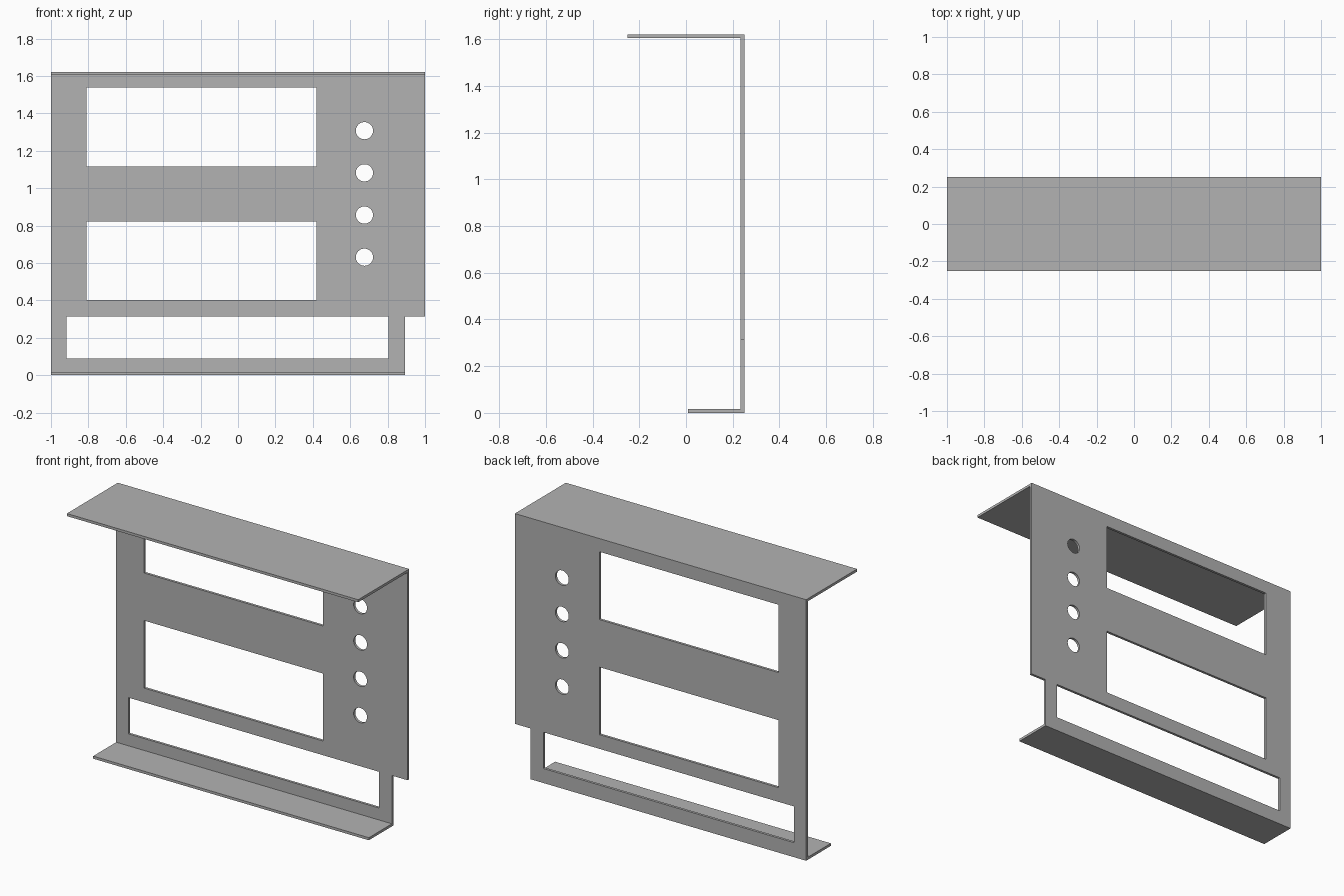
import bpy, bmesh, math
from mathutils import Matrix, Vector

cube = bpy.data.objects.get("Cube")
if cube:
    bpy.data.objects.remove(cube, do_unlink=True)

T = 0.016                      # sheet thickness
BACK, TOP = 0.25, 1.62
TOP_LIP, BOTTOM_LIP = -0.25, 0.008

grey = bpy.data.materials.new("sheet grey")
grey.use_nodes = True
colour = (0.448, 0.448, 0.448, 1)
grey.diffuse_color = colour
grey.node_tree.nodes["Principled BSDF"].inputs["Base Color"].default_value = colour


def make_object(name, bm):
    bmesh.ops.recalc_face_normals(bm, faces=bm.faces)
    mesh = bpy.data.meshes.new(name)
    bm.to_mesh(mesh)
    bm.free()
    mesh.materials.append(grey)
    obj = bpy.data.objects.new(name, mesh)
    bpy.context.collection.objects.link(obj)
    return obj


def add_box(bm, x0, x1, y0, y1, z0, z1):
    centre = Vector((x0 + x1, y0 + y1, z0 + z1)) / 2
    size = Matrix.Diagonal((x1 - x0, y1 - y0, z1 - z0, 1))
    bmesh.ops.create_cube(bm, size=1, matrix=Matrix.Translation(centre) @ size)


# Folded sheet: C-shaped side profile swept along x
profile = [(BOTTOM_LIP, 0), (BACK, 0), (BACK, TOP), (TOP_LIP, TOP),
           (TOP_LIP, TOP - T), (BACK - T, TOP - T), (BACK - T, T), (BOTTOM_LIP, T)]
bm = bmesh.new()
side = bm.faces.new([bm.verts.new((-1, y, z)) for y, z in profile])
sweep = bmesh.ops.extrude_face_region(bm, geom=[side], use_keep_orig=True)
bmesh.ops.translate(bm, vec=(2, 0, 0),
                    verts=[v for v in sweep["geom"] if isinstance(v, bmesh.types.BMVert)])
bracket = make_object("folded_panel", bm)

# Cutters: two windows, the lower slot, the corner notch and four round holes
bm = bmesh.new()
for x0, x1, z0, z1 in [(-0.81, 0.42, 1.117, 1.538), (-0.81, 0.42, 0.403, 0.822),
                       (-0.917, 0.805, 0.09, 0.315)]:
    add_box(bm, x0, x1, 0.2, 0.3, z0, z1)
add_box(bm, 0.893, 1.1, -0.4, 0.4, -0.1, 0.315)
for i in range(4):
    place = Matrix.Translation((0.676, BACK, 0.631 + i * 0.2255))
    bmesh.ops.create_cone(bm, cap_ends=True, segments=40, radius1=0.046, radius2=0.046,
                          depth=0.1, matrix=place @ Matrix.Rotation(math.pi / 2, 4, "X"))
cutter = make_object("opening_cutters", bm)
cutter.hide_render = True

cut = bracket.modifiers.new("openings", "BOOLEAN")
cut.operation = "DIFFERENCE"
cut.solver = "EXACT"
cut.object = cutter

# Apply the cuts and drop the helper
bpy.ops.object.select_all(action="DESELECT")
bracket.select_set(True)
bpy.context.view_layer.objects.active = bracket
bpy.ops.object.modifier_apply(modifier=cut.name)
bpy.data.objects.remove(cutter, do_unlink=True)
bpy.ops.object.shade_smooth_by_angle(angle=math.radians(30))
